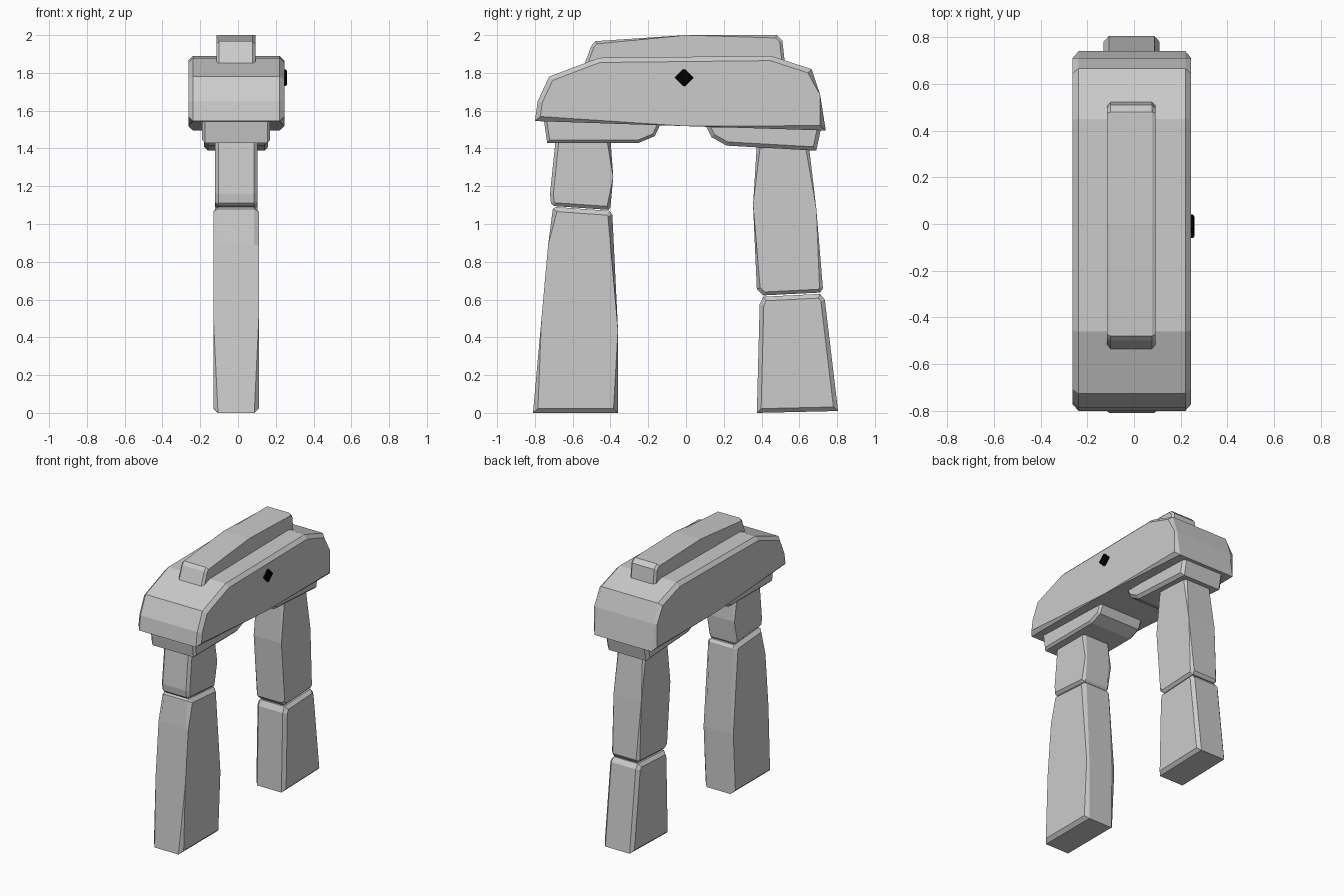
import bpy, bmesh


def slab(name, x0, x1, profile, chamfer):
    """Extrude a (y, z) profile from x0 to x1 and chamfer both rims."""
    bm = bmesh.new()
    left = [bm.verts.new((x0, y, z)) for y, z in profile]
    right = [bm.verts.new((x1, y, z)) for y, z in profile]
    caps = [bm.faces.new(left), bm.faces.new(right)]
    n = len(profile)
    for i in range(n):
        j = (i + 1) % n
        bm.faces.new((left[i], left[j], right[j], right[i]))
    rims = list({e for f in caps for e in f.edges})
    bmesh.ops.bevel(bm, geom=rims, offset=chamfer, segments=1,
                    profile=0.5, affect='EDGES')
    bmesh.ops.recalc_face_normals(bm, faces=bm.faces)
    mesh = bpy.data.meshes.new(name)
    bm.to_mesh(mesh)
    bm.free()
    ob = bpy.data.objects.new(name, mesh)
    bpy.context.collection.objects.link(ob)
    return ob


# Front leg: two stacked stones
slab("front_leg_lower", -0.13, 0.11,
     [(-0.81, 0), (-0.36, 0), (-0.36, 0.44), (-0.39, 1.05), (-0.405, 1.07),
      (-0.69, 1.09), (-0.705, 1.08), (-0.73, 0.89), (-0.765, 0.5)], 0.024)
slab("front_leg_upper", -0.122, 0.102,
     [(-0.70, 1.095), (-0.41, 1.075), (-0.40, 1.09), (-0.385, 1.25),
      (-0.40, 1.45), (-0.69, 1.45), (-0.72, 1.16), (-0.715, 1.11)], 0.018)

# Back leg: two stacked stones
slab("back_leg_lower", -0.13, 0.11,
     [(0.375, 0), (0.805, 0.01), (0.735, 0.60), (0.71, 0.63),
      (0.41, 0.615), (0.39, 0.575)], 0.022)
slab("back_leg_upper", -0.122, 0.102,
     [(0.41, 0.622), (0.71, 0.637), (0.725, 0.66), (0.69, 1.08),
      (0.65, 1.42), (0.375, 1.42), (0.355, 1.10), (0.375, 0.655)], 0.018)

# Brackets between legs and lintel
slab("front_bracket", -0.19, 0.17,
     [(-0.735, 1.43), (-0.25, 1.43), (-0.165, 1.465), (-0.13, 1.54),
      (-0.13, 1.57), (-0.755, 1.57)], 0.015)
slab("back_bracket", -0.18, 0.16,
     [(0.10, 1.53), (0.135, 1.46), (0.215, 1.415), (0.69, 1.388),
      (0.72, 1.53)], 0.02)

# Lintel and the ridge stone on top
slab("lintel", -0.263, 0.245,
     [(-0.80, 1.545), (0, 1.518), (0.74, 1.495), (0.71, 1.685),
      (0.665, 1.82), (0.45, 1.89), (-0.46, 1.88), (-0.725, 1.78),
      (-0.785, 1.65)], 0.025)
slab("ridge_stone", -0.115, 0.092,
     [(-0.54, 1.84), (0.525, 1.84), (0.51, 1.97), (0.48, 2.0), (0, 2.0),
      (-0.48, 1.968), (-0.50, 1.945)], 0.015)

# Black diamond marker on the right side
r = 0.05
marker = slab("diamond_marker", 0.235, 0.259,
              [(-0.01 - r, 1.775), (-0.01 - 0.006, 1.775 - r + 0.006),
               (-0.01 + 0.006, 1.775 - r + 0.006), (-0.01 + r, 1.775),
               (-0.01 + 0.006, 1.775 + r - 0.006),
               (-0.01 - 0.006, 1.775 + r - 0.006)], 0.006)
black = bpy.data.materials.new("black")
black.diffuse_color = (0.0, 0.0, 0.0, 1)
marker.data.materials.append(black)
